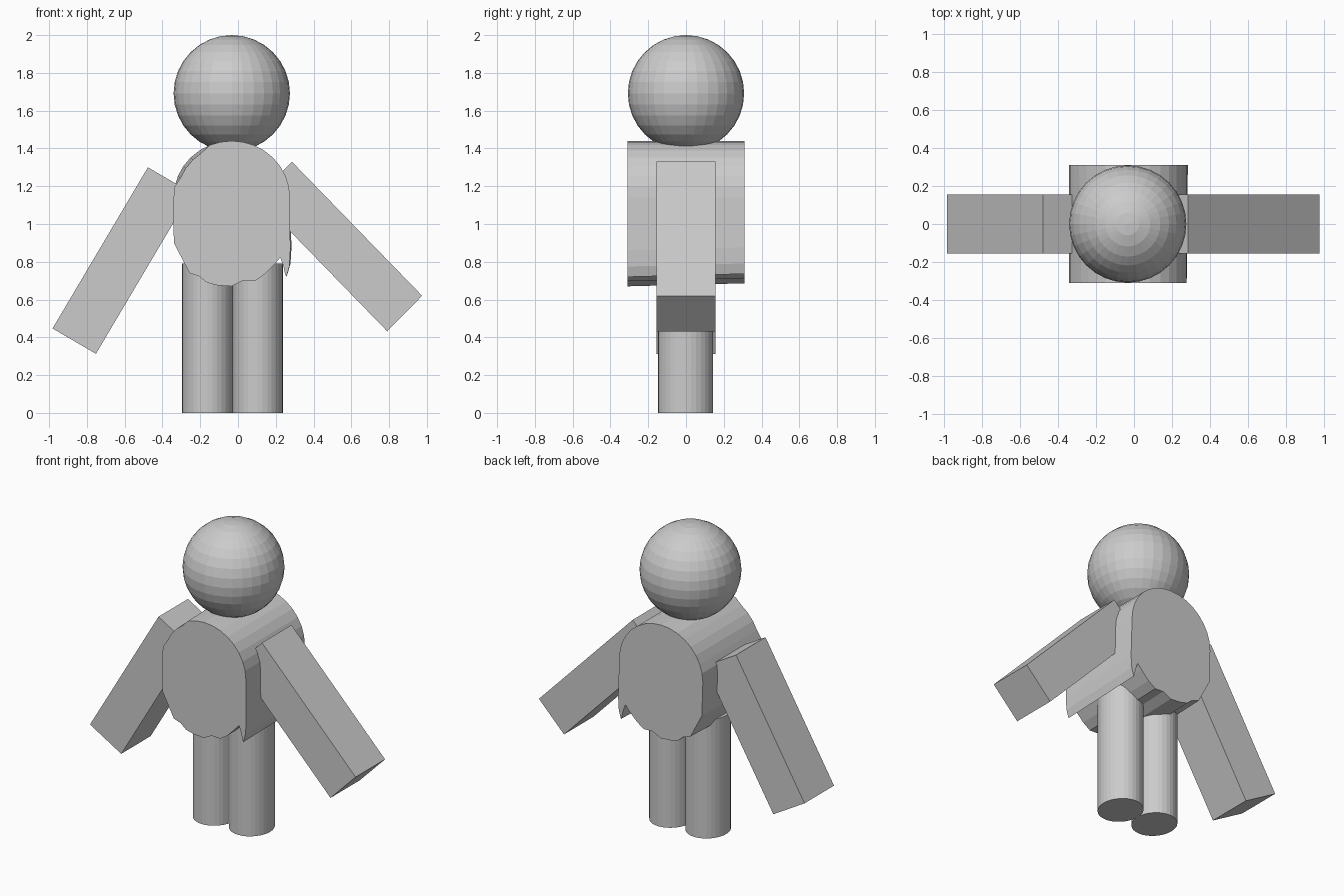
import bpy, bmesh, math
from mathutils import Vector

cube = bpy.data.objects.get("Cube")
if cube:
    bpy.data.objects.remove(cube, do_unlink=True)

grey = bpy.data.materials.new("plain grey")
grey.use_nodes = True
COLOUR = (0.6, 0.6, 0.6, 1)
grey.diffuse_color = COLOUR
grey.node_tree.nodes["Principled BSDF"].inputs["Base Color"].default_value = COLOUR

CX = -0.033  # centre line of the body


def finish(name, bm):
    bmesh.ops.recalc_face_normals(bm, faces=bm.faces)
    mesh = bpy.data.meshes.new(name)
    bm.to_mesh(mesh)
    bm.free()
    mesh.materials.append(grey)
    obj = bpy.data.objects.new(name, mesh)
    bpy.context.collection.objects.link(obj)
    return obj


def loft(name, front, back, y_front, y_back):
    """Solid between two matching outlines in the xz plane."""
    bm = bmesh.new()
    a = [bm.verts.new((x, y_front, z)) for x, z in front]
    b = [bm.verts.new((x, y_back, z)) for x, z in back]
    bm.faces.new(a)
    bm.faces.new(b[::-1])
    for i in range(len(a)):
        j = (i + 1) % len(a)
        bm.faces.new((a[i], b[i], b[j], a[j]))
    return finish(name, bm)


# Head: faceted ball
bm = bmesh.new()
bmesh.ops.create_uvsphere(bm, u_segments=32, v_segments=16, radius=0.308)
head = finish("head", bm)
head.location = (CX, 0, 1.692)

# Legs: upright round columns
for name, x in (("right_leg", -0.162), ("left_leg", 0.104)):
    bm = bmesh.new()
    bmesh.ops.create_cone(bm, cap_ends=True, segments=32,
                          radius1=1, radius2=1, depth=0.79)
    bmesh.ops.scale(bm, vec=(0.134, 0.146, 1), verts=bm.verts)
    finish(name, bm).location = (x, -0.002, 0.395)

# Arms: square-ended slabs, outline from one shoulder corner and two edges
for name, top, hand, tip in (
        ("left_arm", (0.285, 1.33), (0.975, 0.62), (0.79, 0.432)),
        ("right_arm", (-0.477, 1.30), (-0.982, 0.447), (-0.752, 0.313))):
    top, hand, tip = Vector(top), Vector(hand), Vector(tip)
    outline = [top, hand, tip, top + tip - hand]
    loft(name, outline, outline, -0.155, 0.155)

# Torso: domed top, straight sides, ragged lower hem
dome = [(CX + 0.308 * math.cos(math.pi * i / 16),
         1.14 + 0.3 * math.sin(math.pi * i / 16)) for i in range(17)]
hem = [(-0.34, 0.90), (-0.298, 0.82), (-0.256, 0.74), (-0.205, 0.723),
       (-0.166, 0.69), (-0.108, 0.675), (-0.034, 0.67), (0.024, 0.70),
       (0.087, 0.697), (0.14, 0.733), (0.193, 0.786), (0.224, 0.823),
       (0.24, 0.78), (0.248, 0.74), (0.256, 0.72), (0.272, 0.775),
       (0.277, 0.86)]
# The front shoulder on the right side is shaved down a little
front = [(x + 0.012, z - 0.012) if x < -0.2 and z > 1.2 else (x, z)
         for x, z in dome] + hem
back = dome + [(x + 0.006, z + 0.016) for x, z in hem]
loft("torso", front, back, -0.31, 0.31)
